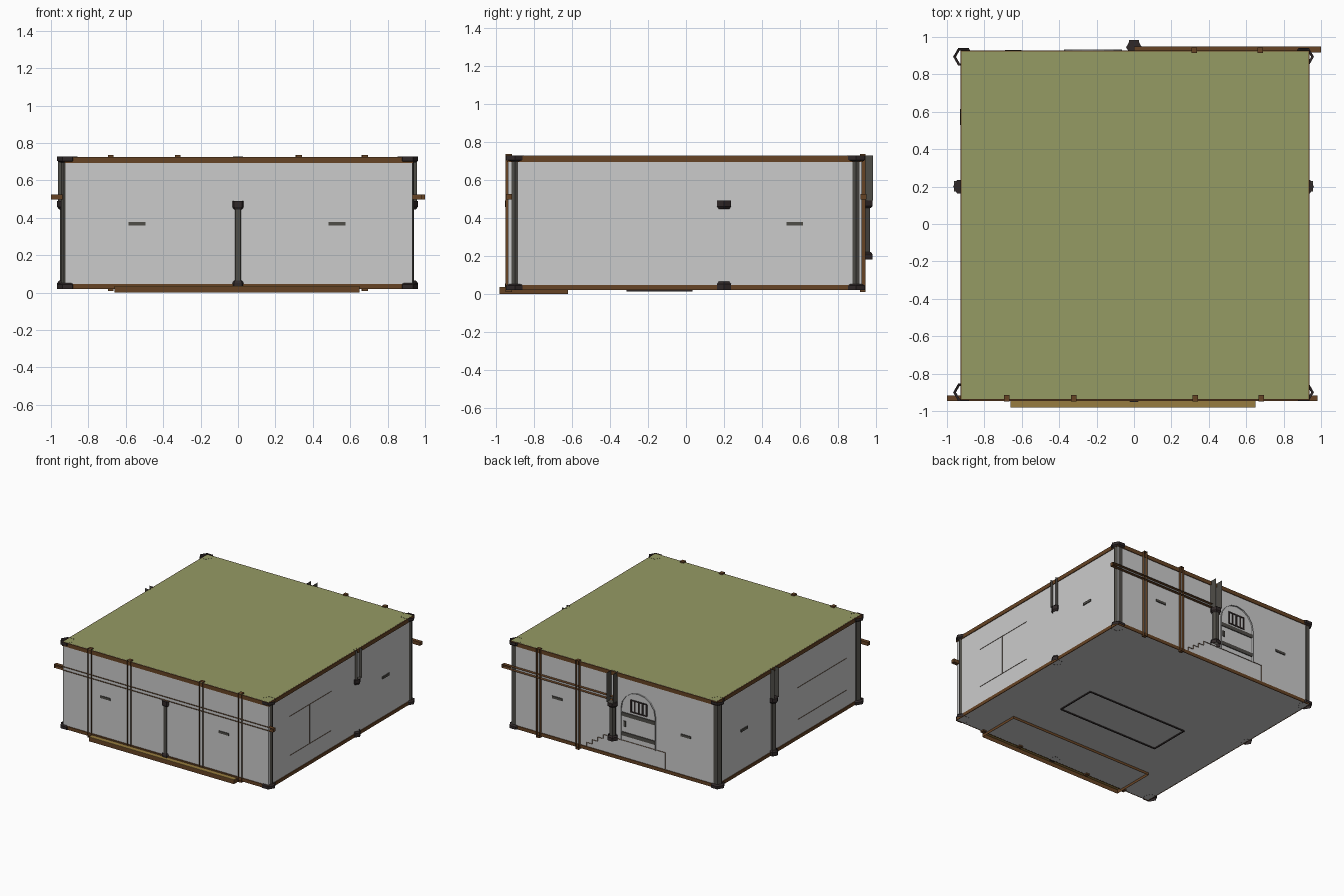
import bpy, math
from mathutils import Vector

if "Cube" in bpy.data.objects:
    bpy.data.objects.remove(bpy.data.objects["Cube"])


def material(name, rgb):
    m = bpy.data.materials.new(name)
    m.diffuse_color = (*rgb, 1)
    m.use_nodes = True
    m.node_tree.nodes["Principled BSDF"].inputs["Base Color"].default_value = m.diffuse_color
    return m


WALL = material("wall grey", (0.60, 0.60, 0.60))
ROOF = material("olive", (0.30, 0.325, 0.127))
WOOD = material("brown wood", (0.133, 0.056, 0.018))
STONE = material("dark stone", (0.078, 0.074, 0.064))
BLACK = material("near black stone", (0.030, 0.022, 0.022))
STRAW = material("straw", (0.31, 0.20, 0.05))


def add(name, verts, faces, mat):
    me = bpy.data.meshes.new(name)
    me.from_pydata(verts, [], faces)
    me.materials.append(mat)
    ob = bpy.data.objects.new(name, me)
    bpy.context.collection.objects.link(ob)
    return ob


SIDES = {"-x": (0, 1, 3, 2), "+x": (4, 6, 7, 5), "-y": (0, 4, 5, 1),
         "+y": (2, 3, 7, 6), "-z": (0, 2, 6, 4), "+z": (1, 5, 7, 3)}


def box(name, xs, ys, zs, mat, skip=()):
    verts = [(x, y, z) for x in xs for y in ys for z in zs]
    return add(name, verts, [f for k, f in SIDES.items() if k not in skip], mat)


def strip(name, pts, push, mat):
    """Thin sheet: a polyline pushed out along a vector."""
    n = len(pts)
    verts = [Vector(p) for p in pts] + [Vector(p) + Vector(push) for p in pts]
    return add(name, verts, [(i, i + 1, n + i + 1, n + i) for i in range(n - 1)], mat)


def rings(name, c, prof, mat, cap=False):
    """Open six-sided tube through (radius, z) rings."""
    verts = [(c[0] + r * math.cos(k * math.pi / 3), c[1] + r * math.sin(k * math.pi / 3), z)
             for r, z in prof for k in range(6)]
    faces = [(6 * j + k, 6 * j + (k + 1) % 6, 6 * j + 6 + (k + 1) % 6, 6 * j + 6 + k)
             for j in range(len(prof) - 1) for k in range(6)]
    if cap:
        faces.append(tuple(range(6 * len(prof) - 6, 6 * len(prof))))
    return add(name, verts, faces, mat)


def column(name, c, z0, z1, rs, rc, h=0.032, cap=False, shaft=True):
    if shaft:
        rings(name + "_shaft", c, [(rs, z0 + 0.02), (rs, z1 - 0.02)], STONE)
    rings(name + "_base", c, [(rc, z0), (rc, z0 + h * .7), (rs + .005, z0 + h)], BLACK)
    rings(name + "_capital", c, [(rs + .005, z1 - h), (rc, z1 - h * .7), (rc, z1)], BLACK, cap)


# Room shell
X0, X1, Y0, Y1, Z0, Z1 = -0.922, 0.932, -0.936, 0.922, 0.021, 0.726
box("walls", (X0, X1), (Y0, Y1), (Z0, Z1), WALL, ("+z",))
add("roof", [(X0, Y0, Z1), (X1, Y0, Z1), (X1, Y1, Z1), (X0, Y1, Z1)], [(0, 1, 2, 3)], ROOF)

# Wooden trim around the top and bottom edges
T = 0.006
for tag, zs in (("bottom", (0.02, 0.047)), ("top", (0.693, 0.725))):
    for side, y in (("front", (Y0 - T, Y0)), ("back", (Y1, Y1 + T))):
        box(f"{tag}_{side}_trim", (X0 - T, X1 + T), y, zs, WOOD)
    for side, x in (("left", (X0 - T, X0)), ("right", (X1, X1 + T))):
        box(f"{tag}_{side}_trim", x, (Y0, Y1), zs, WOOD)

# Corner posts
for x in (-0.912, 0.907):
    for y in (-0.90, 0.894):
        column("corner_post", (x, y), 0.02, 0.727, 0.035, 0.055)

# Middle pillars of each wall
column("front_pillar", (0, -0.916), 0.02, 0.49, 0.028, 0.042, 0.045, True)
column("left_pillar", (-0.925, 0.2), 0.02, 0.49, 0.026, 0.042, 0.045, True)
column("right_pillar", (0.92, 0.2), 0.02, 0.49, 0.026, 0.042, 0.045, True, False)
column("back_pillar", (0, 0.945), 0.18, 0.49, 0.026, 0.042, 0.04, True)
box("left_upper_pillar", (-0.962, -0.92), (0.175, 0.23), (0.49, 0.727), STONE, ("-x", "+z"))
box("right_upper_pillar", (0.92, 0.957), (0.175, 0.23), (0.49, 0.727), STONE, ("+x", "+z"))
box("back_upper_pillar", (-0.028, 0.028), (0.92, 0.983), (0.49, 0.728), STONE, ("+y", "+z"))

# Beams, open on their outer face
for x in (-0.68, -0.322, 0.328, 0.68):
    box("front_upright", (x - .015, x + .015), (-0.948, -0.915), (0.01, 0.736), WOOD, ("-y",))
for x in (0.322, 0.676):
    box("back_upright", (x - .015, x + .015), (0.915, 0.945), (0.01, 0.736), WOOD, ("+y",))
box("front_rail", (-1.0, 0.98), (-0.947, -0.916), (0.497, 0.525), WOOD, ("-y",))
box("back_rail", (0.0, 1.0), (0.918, 0.948), (0.497, 0.525), WOOD, ("+y",))

# Small slot plates on the walls
for x in (-0.54, 0.53):
    box("front_slot", (x - .045, x + .045), (Y0 - .005, Y0), (0.358, 0.377), STONE)
for x in (-0.646, 0.515):
    box("back_slot", (x - .045, x + .045), (Y1, Y1 + .007), (0.358, 0.377), STONE)
for xs in ((X0 - .008, X0), (X1, X1 + .007)):
    box("side_slot", xs, (0.528, 0.615), (0.358, 0.377), STONE)

# Arched door on the back wall
cx, r, spring = -0.22, 0.155, 0.445
arch = [(cx + r * math.cos(a), Y1, spring + r * math.sin(a))
        for a in (math.pi * k / 8 for k in range(9))]
strip("door_frame", [(cx + r, Y1, 0.18)] + arch + [(cx - r, Y1, 0.18)], (0, 0.012, 0), WALL)
for z in (0.385, 0.225):
    box("door_band", (cx - .15, cx + .15), (Y1, Y1 + .007), (z, z + .03), STONE)
box("door_latch", (-0.105, -0.085), (Y1, Y1 + .008), (0.30, 0.345), STONE)
for z in (0.43, 0.525):
    box("window_rim", (cx - .075, cx + .075), (Y1, Y1 + .005), (z, z + .01), BLACK)
for k in range(5):
    x = cx - .07 + k * .035
    box("window_bar", (x - .006, x + .006), (Y1, Y1 + .005), (0.435, 0.53), BLACK)

# Stair outline below the door
steps = [(0.25, Y1, 0.05)]
for k in range(4):
    x, z = 0.25 - 0.05 * k, 0.08 + 0.035 * k
    steps += [(x, Y1, z), (x - .05, Y1, z)]
strip("stairs", steps + [(-0.46, Y1, 0.185), (-0.46, Y1, 0.05)], (0, 0.006, 0), WOOD)

# Thin panel outlines on the side walls
def outline(name, x, push, pts):
    strip(name, [(x, y, z) for y, z in pts], (push, 0, 0), WOOD)

outline("right_panel", X1, .004, [(-.67, .19), (-.67, .51), (-.41, .51), (-.41, .19), (-.67, .19)])
outline("right_panel_top", X1, .004, [(-.41, .51), (-.13, .51)])
outline("right_panel_bottom", X1, .004, [(-.41, .19), (-.13, .19)])
outline("left_panel", X0, -.004, [(-.12, .44), (-.75, .44), (-.75, .18), (-.12, .18)])

# Straw bed poking out below the front wall, open underneath
bx, by = (-0.66, 0.65), (-0.98, -0.62)
box("bed_sides", bx, by, (0.0, 0.033), WOOD, ("-z", "+z"))
box("bed_top", bx, by, (0.033, 0.036), STRAW)

# Dark rim under the middle of the floor
for y in (-0.31, 0.03):
    box("floor_rim_long", (-0.46, 0.45), (y - .004, y + .004), (0.012, 0.03), BLACK)
for x in (-0.46, 0.45):
    box("floor_rim_short", (x - .004, x + .004), (-0.31, 0.03), (0.012, 0.03), BLACK)
